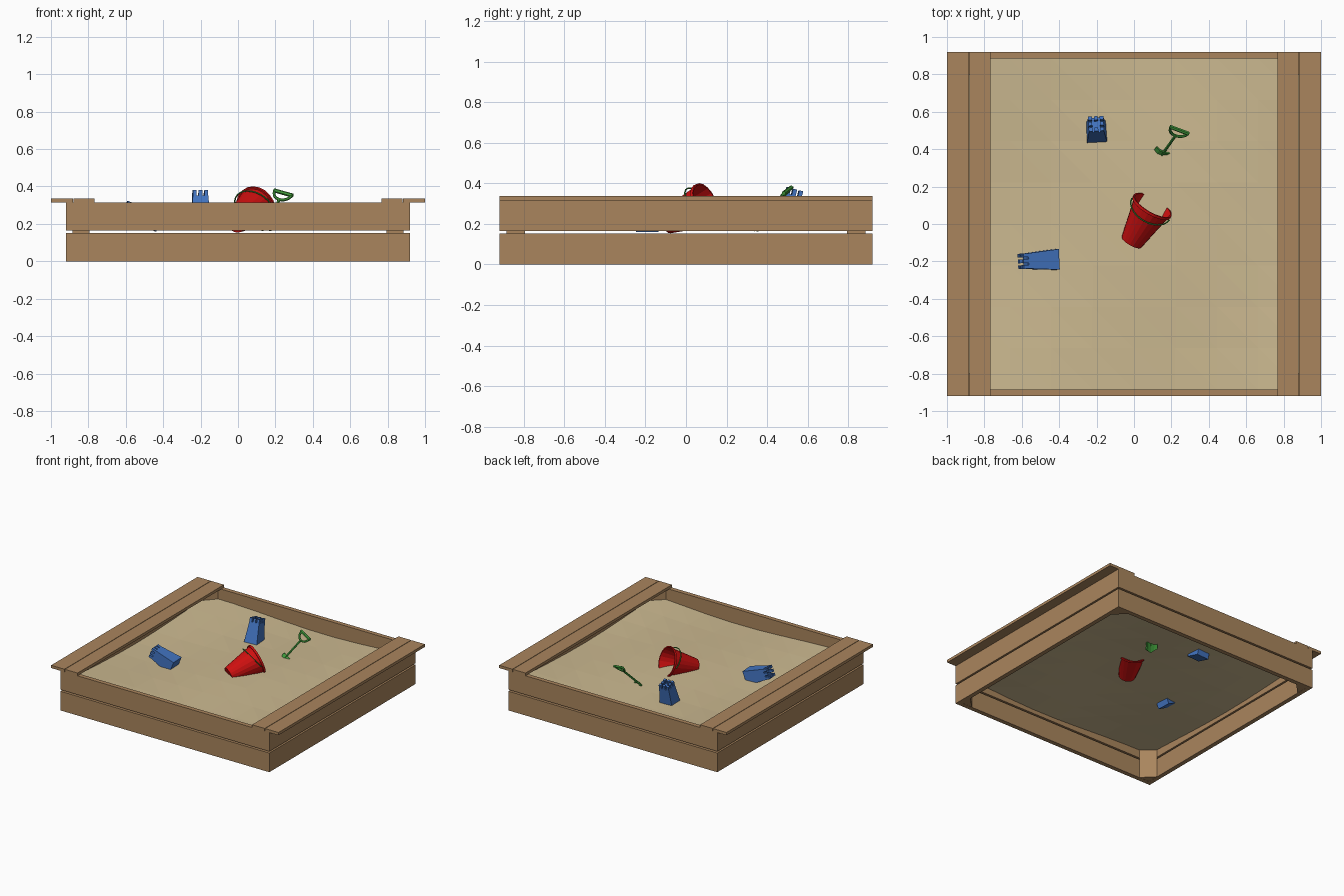
import bpy, bmesh, math
from mathutils import Matrix, Vector

if "Cube" in bpy.data.objects:
    bpy.data.objects.remove(bpy.data.objects["Cube"])


def material(name, rgb):
    m = bpy.data.materials.new(name)
    m.diffuse_color = (*rgb, 1)
    m.use_nodes = True
    m.node_tree.nodes["Principled BSDF"].inputs["Base Color"].default_value = m.diffuse_color
    return m


WOOD = material("brown wood", (0.40, 0.235, 0.11))
SAND = material("pale sand", (0.60, 0.485, 0.28))
RED = material("bright red", (0.62, 0.005, 0.005))
BLUE = material("blue", (0.055, 0.175, 0.53))
GREEN = material("green", (0.053, 0.34, 0.045))


def make(name, verts, faces, mat, matrix=None, fix=True):
    me = bpy.data.meshes.new(name)
    me.from_pydata([tuple(v) for v in verts], [], faces)
    if fix:
        bm = bmesh.new()
        bm.from_mesh(me)
        bmesh.ops.recalc_face_normals(bm, faces=bm.faces)
        bm.to_mesh(me)
        bm.free()
    me.materials.append(mat)
    ob = bpy.data.objects.new(name, me)
    if matrix:
        ob.matrix_world = matrix
    bpy.context.collection.objects.link(ob)
    return ob


def prism(outline, z0, z1):
    """Vertices and faces of an upright prism over an outline."""
    n = len(outline)
    verts = [(x, y, z) for z in (z0, z1) for x, y in outline]
    faces = [tuple(range(n)), tuple(range(n, 2 * n))]
    faces += [(i, (i + 1) % n, n + (i + 1) % n, n + i) for i in range(n)]
    return verts, faces


def rect(x0, x1, y0, y1):
    return [(x0, y0), (x1, y0), (x1, y1), (x0, y1)]


def frame(origin, x_axis, z_axis):
    """Placement matrix from an origin and two axes."""
    z = Vector(z_axis).normalized()
    y = z.cross(Vector(x_axis)).normalized()
    rot = Matrix((y.cross(z), y, z)).transposed().to_4x4()
    return Matrix.Translation(origin) @ rot


def tube(name, points, radius, mat, matrix, cyclic=False):
    cu = bpy.data.curves.new(name, 'CURVE')
    cu.dimensions = '3D'
    cu.bevel_depth = radius
    cu.bevel_resolution = 1
    cu.use_fill_caps = True
    sp = cu.splines.new('POLY')
    sp.points.add(len(points) - 1)
    for p, co in zip(sp.points, points):
        p.co = (*co, 1)
    sp.use_cyclic_u = cyclic
    sp.use_smooth = False
    cu.materials.append(mat)
    ob = bpy.data.objects.new(name, cu)
    ob.matrix_world = matrix
    bpy.context.collection.objects.link(ob)


# Wall planks in pinwheel order, and triangular corner posts
for k, side in enumerate(("front", "right", "back", "left")):
    turn = Matrix.Rotation(k * math.pi / 2, 4, 'Z')
    for level, z0, z1 in (("lower", 0, 0.152), ("upper", 0.165, 0.315)):
        make(f"{side}_{level}_plank",
             *prism(rect(-0.92, 0.885, -0.92, -0.885), z0, z1), WOOD, turn)
    post = [(-0.885, -0.885), (-0.795, -0.885), (-0.885, -0.795)]
    make(f"{side}_corner_post", *prism(post, 0.001, 0.315), WOOD, turn)

# Seat boards on the left and right
for s, side in ((-1, "left"), (1, "right")):
    for part, a, b in (("outer", 0.883, 1.0), ("inner", 0.768, 0.879)):
        make(f"{side}_{part}_seat_board",
             *prism(rect(s * a, s * b, -0.92, 0.92), 0.315, 0.337), WOOD)

# Sand: a faceted single sheet with gentle waves
N = 8
verts, faces = [], []
for j in range(N + 1):
    for i in range(N + 1):
        x, y = (-0.885 + 1.77 * t / N for t in (i, j))
        z = 0.203 + 0.01 * (x * x + y * y) + 0.016 * math.sin(3.5 * x + 1) * math.cos(3 * y)
        verts.append((x, y, z))
for j in range(N):
    for i in range(N):
        a = j * (N + 1) + i
        b, c, d = a + 1, a + N + 2, a + N + 1
        faces += [(a, b, d), (b, c, d)]
make("sand", verts, faces, SAND, fix=False)


# Castle moulds: tapered block with eight merlons around the small end
def castle(name, matrix):
    def taper(z):
        return 0.055 - 0.014 * z / 0.17
    verts, faces = [], []

    def add(v, f):
        o = len(verts)
        verts.extend(v)
        faces.extend(tuple(i + o for i in t) for t in f)
    v, f = prism(rect(-1, 1, -1, 1), 0, 0.17)
    add([(x * taper(z), y * taper(z), z) for x, y, z in v], f)
    for i in (-1, 0, 1):
        for j in (-1, 0, 1):
            if i or j:
                x, y = i * 0.031, j * 0.031
                add(*prism(rect(x - 0.01, x + 0.01, y - 0.01, y + 0.01), 0.168, 0.2))
    make(name, verts, faces, BLUE, matrix)


rot = lambda deg, axis: Matrix.Rotation(math.radians(deg), 4, axis)
castle("standing_castle_mould",
       Matrix.Translation((-0.2, 0.485, 0.178)) @ rot(3, 'Z') @ rot(-15, 'X'))
castle("lying_castle_mould",
       Matrix.Translation((-0.42, -0.19, 0.21)) @ rot(3, 'Z') @ rot(-68, 'Y'))

# Bucket: turned profile lying on its side, opening tilted up
tilt = math.radians(20)
axis = Vector((0.5 * math.cos(tilt), 0.866 * math.cos(tilt), math.sin(tilt)))
bucket = frame(Vector((0.1, 0.1, 0.292)) - 0.24 * axis, (0.866, -0.5, 0), axis)
profile = [(0.06, 0), (0.107, 0.225), (0.116, 0.225), (0.116, 0.24),
           (0.108, 0.24), (0.056, 0.008)]
S, P = 20, len(profile)
verts = [(r * math.cos(2 * math.pi * k / S), r * math.sin(2 * math.pi * k / S), z)
         for k in range(S) for r, z in profile]
faces = [(k * P + i, (k + 1) % S * P + i, (k + 1) % S * P + i + 1, k * P + i + 1)
         for k in range(S) for i in range(P - 1)]
faces += [tuple(k * P for k in range(S)), tuple(k * P + P - 1 for k in range(S))]
make("bucket", verts, faces, RED, bucket)

# Bucket handle folded back over the body
lean = math.radians(18)
arc = [math.pi * k / 14 for k in range(15)]
tube("bucket_handle",
     [(0.115 * math.cos(a), -0.118 * math.sin(a) * math.cos(lean),
       0.215 - 0.118 * math.sin(a) * math.sin(lean)) for a in arc],
     0.004, GREEN, bucket)

# Spade stuck in the sand: D grip, shaft and curved blade
spade = frame((0.16, 0.385, 0.225), (0.105, -0.035, -0.025), (0.085, 0.12, 0.145))
tube("spade_shaft", [(0, 0, -0.03), (0, 0, 0.155)], 0.008, GREEN, spade)
tube("spade_grip", [(0.05 * math.cos(a), 0, 0.2 - 0.05 * math.sin(a)) for a in arc],
     0.008, GREEN, spade, cyclic=True)
tube("spade_grip_bar", [(-0.056, 0, 0.2), (0.056, 0, 0.2)], 0.011, GREEN, spade)
cols = (-0.045, -0.025, 0, 0.025, 0.045)
bend = (0.018, 0.004, 0, 0.004, 0.018)
verts = [(x, y, 0) for x, y in zip(cols, bend)]
verts += [(x, y, -0.055 - 0.03 * (1 - abs(x) / 0.045)) for x, y in zip(cols, bend)]
blade = make("spade_blade", verts, [(i, i + 1, i + 6, i + 5) for i in range(4)], GREEN, spade)
mod = blade.modifiers.new("thickness", 'SOLIDIFY')
mod.thickness = 0.009
mod.offset = 0
